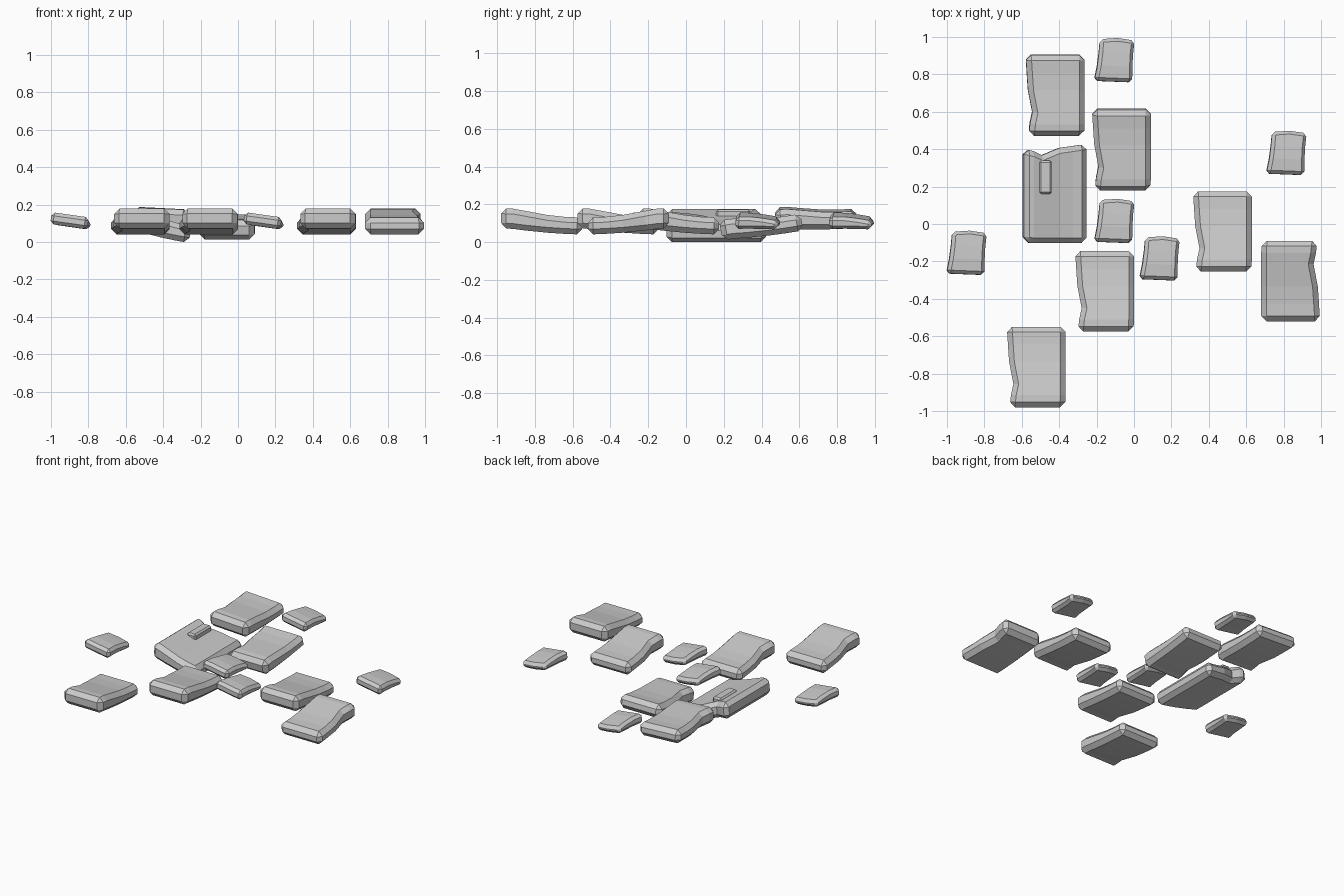
import bpy, bmesh
from math import pi

if "Cube" in bpy.data.objects:
    bpy.data.objects.remove(bpy.data.objects["Cube"])

# stations: (y, left x, right x, top z, bottom z), heights around the stone middle
BIG = [(-.215, -.145, .152, .079, -.026), (-.15, -.138, .155, .077, -.030),
       (-.09, -.125, .155, .066, -.038), (.03, -.148, .155, .044, -.050),
       (.12, -.154, .155, .034, -.056), (.215, -.160, .155, .030, -.060)]
SMALL = [(-.112, -.106, .098, .034, -.030), (-.03, -.093, .096, .036, -.027),
         (.04, -.086, .098, .030, -.027), (.112, -.082, .105, .020, -.025)]
PEBBLE = [(-.09, -.033, .033, .02, -.03), (.09, -.033, .033, .02, -.03)]


def stone(name, stations, loc, rot=(0, 0, 0), size=(1, 1, 1), bevel=.028, bow=0):
    """Loft a waisted slab through the stations and chamfer its outer edges."""
    bm = bmesh.new()
    rings = []
    for i, (y, l, r, top, bot) in enumerate(stations):
        m = (l + r) / 2
        ym = y + (bow if i == len(stations) - 1 else 0)
        pts = [(l, y, top), (m, ym, top), (r, y, top),
               (r, y, bot), (m, ym, bot), (l, y, bot)]
        rings.append([bm.verts.new([a * b for a, b in zip(p, size)]) for p in pts])
    for a, b in zip(rings, rings[1:]):
        for k in range(6):
            n = (k + 1) % 6
            bm.faces.new((a[k], a[n], b[n], b[k]))
    for ring in (rings[0], rings[-1]):
        bm.faces.new((ring[0], ring[1], ring[4], ring[5]))
        bm.faces.new((ring[1], ring[2], ring[3], ring[4]))
    bmesh.ops.recalc_face_normals(bm, faces=bm.faces)
    mesh = bpy.data.meshes.new(name)
    bm.to_mesh(mesh)
    bm.free()
    ob = bpy.data.objects.new(name, mesh)
    ob.location, ob.rotation_euler = loc, rot
    bpy.context.collection.objects.link(ob)
    mod = ob.modifiers.new("chamfer", 'BEVEL')
    mod.width, mod.segments = bevel, 1
    mod.limit_method, mod.angle_limit = 'ANGLE', 1.05
    return ob


# large slabs
LARGE = [((-.52, -.765, .10), (0, 0, 0)), ((-.155, -.36, .10), (0, 0, 0)),
         ((.475, -.04, .10), (0, 0, 0)), ((.835, -.305, .10), (0, 0, pi)),
         ((-.065, .40, .078), (.2, 0, 0)), ((-.42, .69, .12), (.1, .05, 0))]
for i, (loc, rot) in enumerate(LARGE):
    stone(f"large_stone_{i + 1}", BIG, loc, rot)

# broad slab, turned sideways, with a pebble on top
stone("broad_stone", BIG, (-.425, .158, .078), (-.12, 0, -pi / 2), (1.68, .8, 1.05))
stone("pebble", PEBBLE, (-.473, .25, .153), bevel=.01)

# small slabs, tipped down to the right
for i, (x, y) in enumerate([(-.105, .873), (-.105, .013), (.137, -.187),
                            (.815, .377), (-.895, -.157)]):
    stone(f"small_stone_{i + 1}", SMALL, (x, y, .108), (-.03, .14, -.04),
          bevel=.018, bow=.01)
